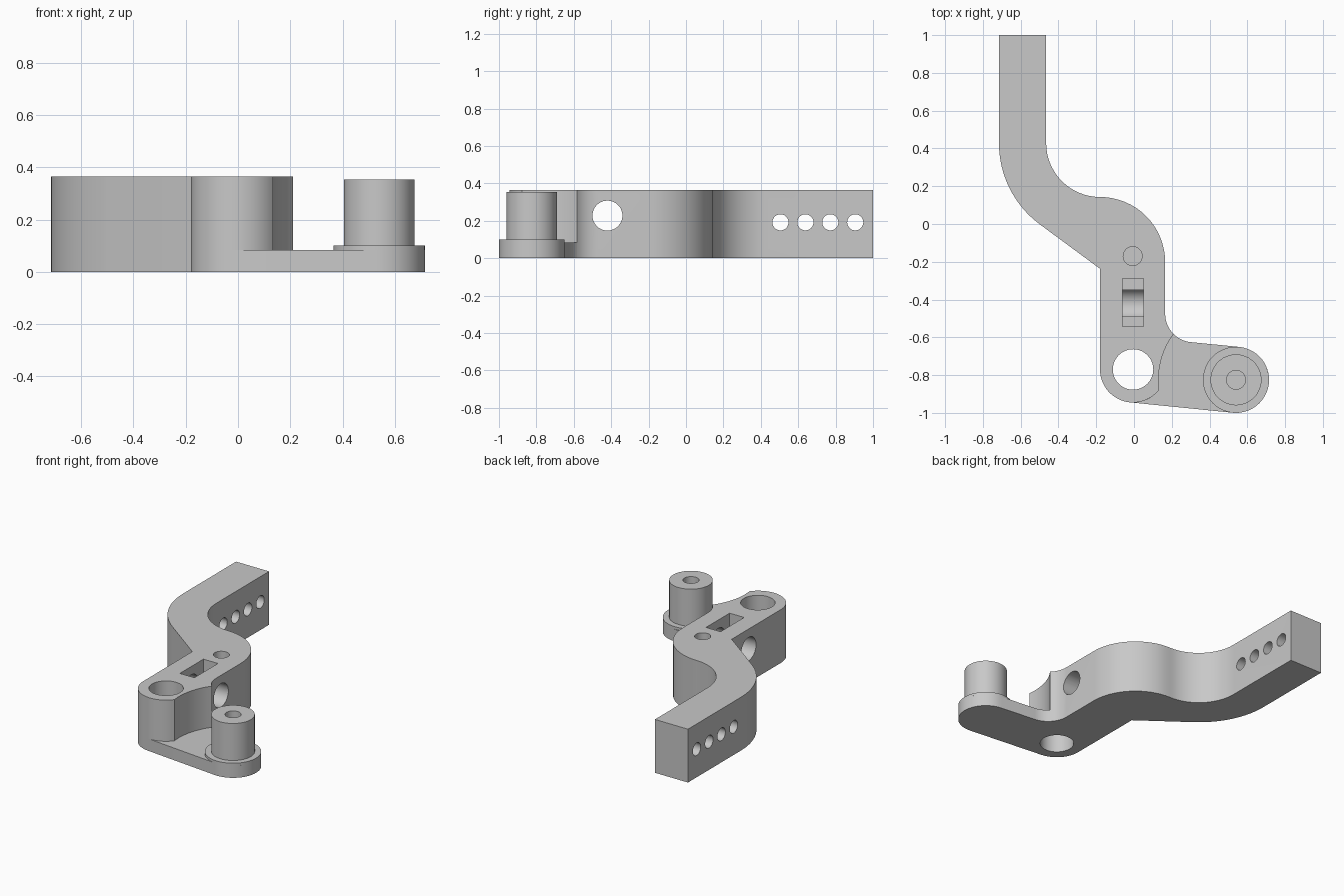
import bpy, bmesh, math
from mathutils import Matrix, Vector

if "Cube" in bpy.data.objects:
    bpy.data.objects.remove(bpy.data.objects["Cube"])

grey = bpy.data.materials.new("plain grey")
grey.diffuse_color = (0.58, 0.58, 0.58, 1)
grey.use_nodes = True
grey.node_tree.nodes["Principled BSDF"].inputs["Base Color"].default_value = grey.diffuse_color

HEIGHT, PLATE_TOP = 0.365, 0.083
HUB, POST = (-0.005, -0.77), (0.54, -0.825)   # pivot boss and post centres
FILLET, BEND = (0.315, -0.476), (-0.18, 0.428)
R, CUT_R, FILLET_R = 0.175, 0.41, 0.15


def arc(c, r, a0, a1, n=16):
    """Points on an arc, angles in degrees."""
    angles = [math.radians(a0 + (a1 - a0) * i / n) for i in range(n + 1)]
    return [(c[0] + r * math.cos(a), c[1] + r * math.sin(a)) for a in angles]


def make_object(name, bm):
    bmesh.ops.recalc_face_normals(bm, faces=bm.faces)
    if bm.calc_volume(signed=True) < 0:      # make sure the solid faces outward
        bmesh.ops.reverse_faces(bm, faces=bm.faces)
    me = bpy.data.meshes.new(name)
    bm.to_mesh(me)
    bm.free()
    me.materials.append(grey)
    ob = bpy.data.objects.new(name, me)
    bpy.context.collection.objects.link(ob)
    return ob


def extrude(name, outline, z0, z1):
    pts = []
    for p in outline:
        if not pts or (Vector(p) - Vector(pts[-1])).length > 2e-3:
            pts.append(p)
    bm = bmesh.new()
    low = [bm.verts.new((x, y, z0)) for x, y in pts]
    high = [bm.verts.new((x, y, z1)) for x, y in pts]
    bm.faces.new(low[::-1])
    bm.faces.new(high)
    for i in range(len(pts)):
        j = (i + 1) % len(pts)
        bm.faces.new((low[i], low[j], high[j], high[i]))
    return make_object(name, bm)


def disc(name, c, r, z0, z1):
    return extrude(name, arc(c, r, 0, 360 - 7.5, 47), z0, z1)


def cross_drill(name, y, z, r):
    """Drill running along x."""
    bm = bmesh.new()
    bmesh.ops.create_cone(bm, cap_ends=True, segments=40, radius1=r, radius2=r, depth=3,
                          matrix=Matrix.Translation((0, y, z)) @ Matrix.Rotation(math.pi / 2, 4, 'Y'))
    return make_object(name, bm)


def volume(mesh):
    bm = bmesh.new()
    bm.from_mesh(mesh)
    v = bm.calc_volume(signed=True)
    bm.free()
    return v


def cut(target, cutters):
    """Subtract each cutter, trying another solver if a result is not sound."""
    for c in cutters:
        before = volume(target.data)
        for solver in ('EXACT', 'MANIFOLD', 'FLOAT'):
            m = target.modifiers.new(c.name, 'BOOLEAN')
            m.operation, m.solver, m.object = 'DIFFERENCE', solver, c
            bpy.context.view_layer.update()
            deps = bpy.context.evaluated_depsgraph_get()
            mesh = bpy.data.meshes.new_from_object(target.evaluated_get(deps))
            target.modifiers.clear()
            if 0.7 * before < volume(mesh) < before - 1e-6:
                target.data = mesh
                break
        bpy.data.objects.remove(c)


# Bent lever arm, full height, with scooped side next to the post
arm_outline = (
    [(-0.715, 1)]
    + arc(BEND, 0.535, 180, 233.2)
    + [(-0.18, -0.237)]
    + arc(HUB, R, 180, 322.2, 24)
    + arc(POST, CUT_R, 187.3, 143.7)
    + arc(FILLET, FILLET_R, 225.2, 180, 8)
    + arc((-0.18, -0.202), 0.345, 0, 90)
    + arc(BEND, 0.285, 270, 180)
    + [(-0.465, 1)]
)
arm = extrude("lever_arm", arm_outline, 0, HEIGHT)

# Pivot bore, blind pin hole, slot, cross bore and row of four side holes
slot = [(-0.06, -0.543), (0.05, -0.543), (0.05, -0.288), (-0.06, -0.288)]
cutters = [
    disc("pivot_bore", HUB, 0.107, -0.1, 0.5),
    disc("pin_hole", (-0.007, -0.17), 0.05, 0.2, 0.5),
    extrude("slot_cutter", slot, 0.265, 0.5),
    cross_drill("cross_bore", -0.42, 0.228, 0.08),
]
cutters += [cross_drill("side_hole", 0.505 + 0.1333 * i, 0.192, 0.043) for i in range(4)]
cut(arm, cutters)

# Low plate joining the arm to the post
plate_outline = (
    arc(HUB, R, -37.8, -95.76, 10)
    + arc(POST, R, -95.76, 84.24, 28)
    + arc(FILLET, FILLET_R, 264.24, 225.2, 8)
    + arc(POST, CUT_R, 143.7, 187.3)[:-1]
)
plate = extrude("side_plate", plate_outline, 0, PLATE_TOP)

# Round pad and drilled post
pad = disc("post_pad", POST, R, PLATE_TOP, 0.1)
post = disc("post", POST, 0.135, 0.1, 0.353)
cut(post, [disc("post_hole", POST, 0.05, 0.17, 0.5)])

# Smooth curved walls, keep edges crisp
for ob in (arm, plate, pad, post):
    bpy.ops.object.select_all(action='DESELECT')
    ob.select_set(True)
    bpy.context.view_layer.objects.active = ob
    bpy.ops.object.shade_smooth_by_angle(angle=math.radians(30))
